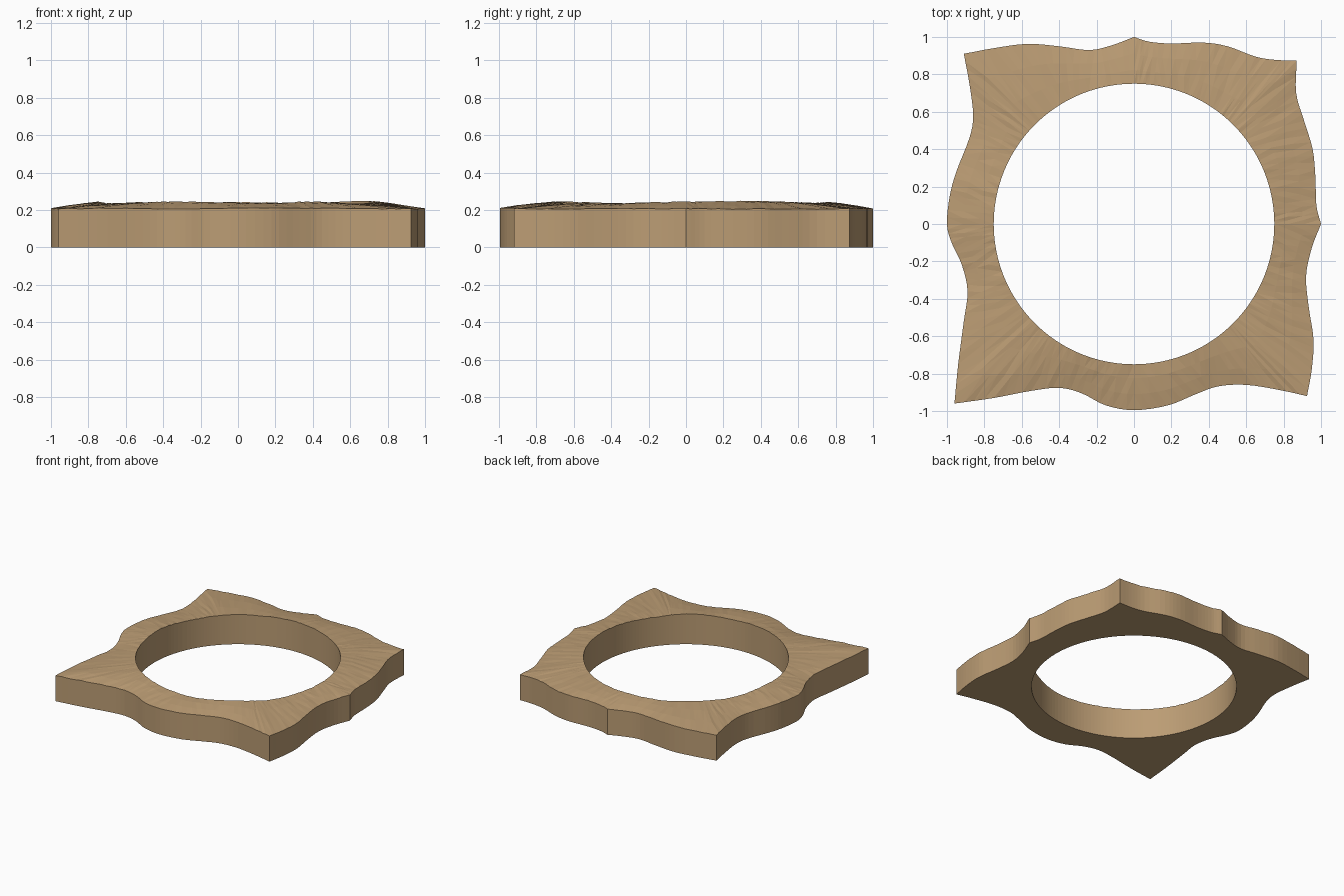
import bpy
import bmesh
import math
import random
from mathutils import Vector, noise

random.seed(4)
if "Cube" in bpy.data.objects:
    bpy.data.objects.remove(bpy.data.objects["Cube"], do_unlink=True)

HOLE_RADIUS = 0.75
STEPS = 4
RING_FRACTIONS = (0, 0.3, 0.65, 1)   # from the hole to the outer edge

# Outer edge, clockwise; each run ends at a sharp corner
RUNS = [
    [(-.91, .91), (-.75, .94), (-.57, .963), (-.4, .95), (-.24, .93), (-.12, .955), (0, 1)],
    [(0, 1), (.08, .975), (.2, .965), (.37, .97), (.5, .95), (.65, .895), (.76, .877), (.87, .875)],
    [(.87, .875), (.867, .7), (.91, .55), (.955, .4), (.97, .25), (.975, .1), (1, 0)],
    [(1, 0), (.95, -.13), (.92, -.28), (.935, -.45), (.96, -.62), (.95, -.78), (.925, -.92)],
    [(.925, -.92), (.78, -.888), (.6, -.86), (.45, -.868), (.33, -.91), (.18, -.97), (0, -.995),
     (-.15, -.97), (-.28, -.905), (-.4, -.876), (-.55, -.892), (-.75, -.93), (-.96, -.96)],
    [(-.96, -.96), (-.94, -.75), (-.91, -.52), (-.89, -.36), (-.92, -.22), (-.975, -.1), (-1, 0),
     (-.985, .15), (-.95, .28), (-.88, .46), (-.86, .58), (-.88, .75), (-.91, .91)],
]


def spline(points):
    """Smooth curve through the points, leaving out the last one."""
    pts = [Vector(p) for p in points]
    pts = [2 * pts[0] - pts[1]] + pts + [2 * pts[-1] - pts[-2]]
    curve = []
    for a, b, c, d in zip(pts, pts[1:], pts[2:], pts[3:]):
        for step in range(STEPS):
            t = step / STEPS
            curve.append(b + (c - a) * t / 2
                         + (a - 2.5 * b + 2 * c - d / 2) * t ** 2
                         + (1.5 * (b - c) + (d - a) / 2) * t ** 3)
    return curve


def top_height(point, fraction):
    """Gently carved surface, higher around the hole."""
    wave = noise.noise(Vector((point.x * 3, point.y * 3, 0.5)))
    chip = random.uniform(-1, 1) * 0.002
    height = 0.24 - 0.033 * fraction ** 1.3
    return min(height + wave * 0.011 * (1 - fraction * 0.5) + chip, 0.25)


def flat_material(name, colour):
    material = bpy.data.materials.new(name)
    material.use_nodes = True
    material.diffuse_color = colour
    shader = next(n for n in material.node_tree.nodes if n.type == "BSDF_PRINCIPLED")
    shader.inputs["Base Color"].default_value = colour
    shader.inputs["Roughness"].default_value = 0.8
    return material


def bridge(bm, first, second):
    """Join two closed loops of vertices with a band of faces."""
    faces = []
    for i in range(len(first)):
        j = (i + 1) % len(first)
        faces.append(bm.faces.new((first[i], first[j], second[j], second[i])))
    return faces


bm = bmesh.new()
outline = [point for run in RUNS for point in spline(run)]
hole = [point.normalized() * HOLE_RADIUS for point in outline]

# Carved top rings
top_rings = []
for fraction in RING_FRACTIONS:
    ring = []
    for inner, outer in zip(hole, outline):
        p = inner.lerp(outer, fraction)
        ring.append(bm.verts.new((p.x, p.y, top_height(p, fraction))))
    top_rings.append(ring)

# Flat underside rings
base_outer = [bm.verts.new((p.x, p.y, 0)) for p in outline]
base_inner = [bm.verts.new((p.x, p.y, 0)) for p in hole]

# Top surface, outer wall, underside and hole wall
top_faces = []
for inner_ring, outer_ring in zip(top_rings, top_rings[1:]):
    top_faces += bridge(bm, inner_ring, outer_ring)
bridge(bm, top_rings[-1], base_outer)
bridge(bm, base_outer, base_inner)
bridge(bm, base_inner, top_rings[0])
bmesh.ops.triangulate(bm, faces=top_faces)
bmesh.ops.recalc_face_normals(bm, faces=bm.faces[:])

mesh = bpy.data.meshes.new("carved_frame")
bm.to_mesh(mesh)
bm.free()
mesh.materials.append(flat_material("tan wood", (0.50, 0.335, 0.175, 1)))
frame = bpy.data.objects.new("carved_frame", mesh)
bpy.context.scene.collection.objects.link(frame)
